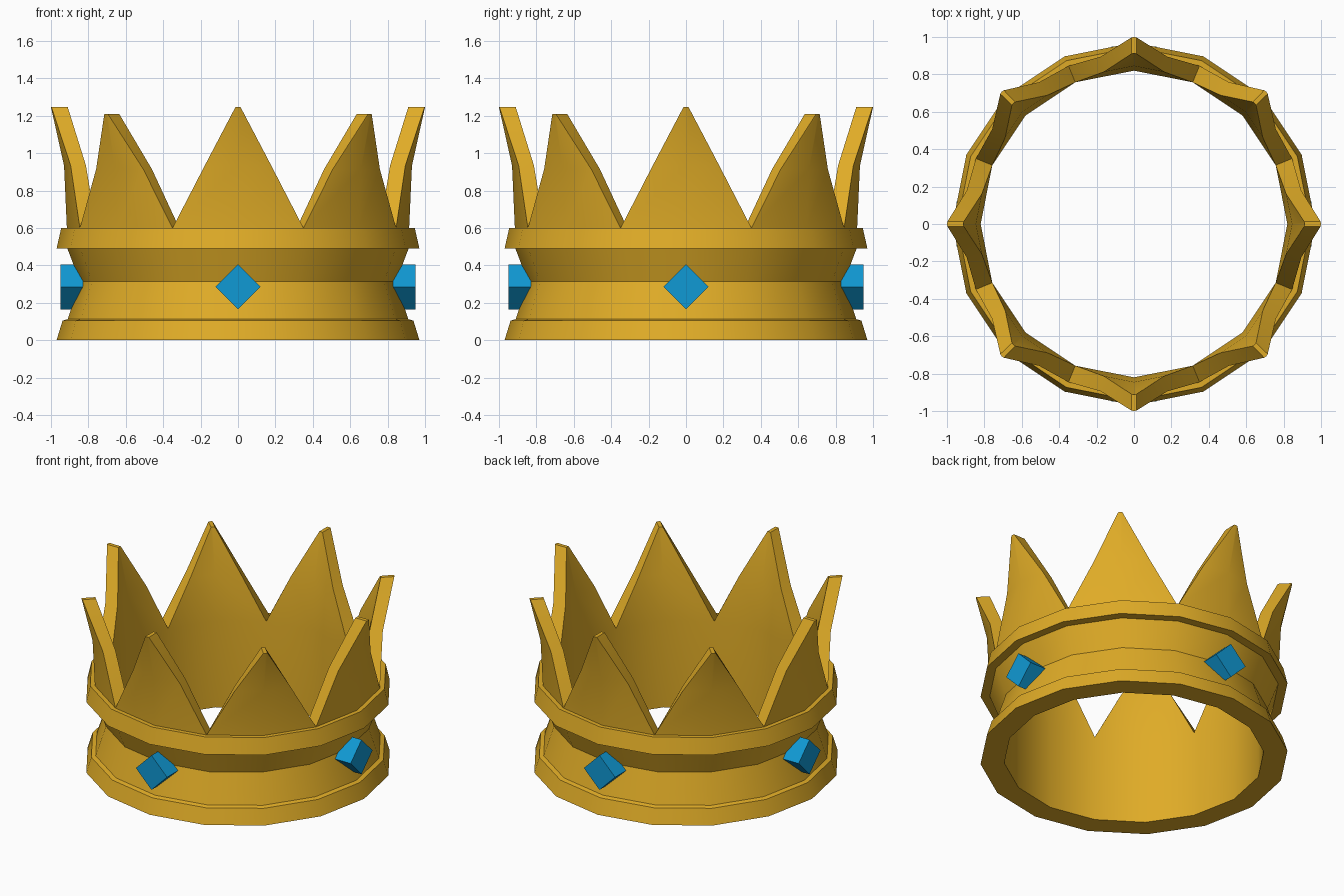
import bpy, bmesh, math
from mathutils import Vector, Matrix

if "Cube" in bpy.data.objects:
    bpy.data.objects.remove(bpy.data.objects["Cube"])

SIDES = 16
STEP = 2 * math.pi / SIDES


def material(name, color):
    m = bpy.data.materials.new(name)
    m.diffuse_color = (*color, 1)
    m.use_nodes = True
    m.node_tree.nodes["Principled BSDF"].inputs["Base Color"].default_value = m.diffuse_color
    return m


def finish(bm, name, mat):
    bmesh.ops.remove_doubles(bm, verts=bm.verts, dist=0.0005)
    bmesh.ops.recalc_face_normals(bm, faces=bm.faces)
    mesh = bpy.data.meshes.new(name)
    bm.to_mesh(mesh)
    bm.free()
    mesh.materials.append(mat)
    ob = bpy.data.objects.new(name, mesh)
    bpy.context.collection.objects.link(ob)
    return ob


def polar(r, a, z):
    return Vector((r * math.cos(a), r * math.sin(a), z))


gold = material("gold", (0.74, 0.41, 0.02))
blue = material("blue gem", (0.005, 0.32, 0.66))

# Band: profile turned in 16 sides, open on top where the spikes join
bm = bmesh.new()
profile = [(0.82, 0.6), (0.82, 0), (0.97, 0), (0.938, 0.105), (0.91, 0.113),
           (0.845, 0.313), (0.912, 0.49), (0.97, 0.49), (0.945, 0.6), (0.915, 0.6)]
for i in range(SIDES):
    a, b = i * STEP, (i + 1) * STEP
    for (r0, z0), (r1, z1) in zip(profile, profile[1:]):
        bm.faces.new([bm.verts.new(p) for p in
                      (polar(r0, a, z0), polar(r0, b, z0), polar(r1, b, z1), polar(r1, a, z1))])

# Spikes: tall ones on the axes, slightly lower ones between
for k in range(8):
    a = k * 2 * STEP
    top = 1.247 if k % 2 == 0 else 1.21
    rows = []
    # outer radius, inner radius, height, width as share of a full segment
    for ro, ri, z, w in ((0.915, 0.82, 0.6, 1), (0.93, 0.845, (0.6 + top) / 2 + 0.01, 0.5),
                         (1.0, 0.913, top, 0.035)):
        row = []
        for r in (ro, ri):
            mid = polar(r, a, z)
            cols = [mid.lerp(polar(r, a + s * STEP, z), w) for s in (-1, 1)]
            row.append([bm.verts.new(p) for p in (cols[0], mid, cols[1])])
        rows.append(row)
    for lo, hi in zip(rows, rows[1:]):
        for side in (0, 1):
            for c in (0, 1):
                bm.faces.new((lo[side][c], lo[side][c + 1], hi[side][c + 1], hi[side][c]))
        for c in (0, 2):
            bm.faces.new((lo[0][c], lo[1][c], hi[1][c], hi[0][c]))
    tip = rows[-1]
    for c in (0, 1):
        bm.faces.new((tip[0][c], tip[0][c + 1], tip[1][c + 1], tip[1][c]))

crown = finish(bm, "crown_band_and_spikes", gold)
bpy.context.view_layer.objects.active = crown
crown.select_set(True)
bpy.ops.object.shade_smooth_by_angle(angle=math.radians(30))

# Gems: four square blocks standing on a corner
for k, name in enumerate(("right", "back", "left", "front")):
    bm = bmesh.new()
    side = 0.12 * math.sqrt(2)
    bmesh.ops.create_cube(bm, size=1, matrix=(
        Matrix.Rotation(k * math.pi / 2, 4, 'Z') @ Matrix.Translation((0.89, 0, 0.285))
        @ Matrix.Rotation(math.pi / 4, 4, 'X') @ Matrix.Diagonal((0.12, side, side, 1))))
    finish(bm, "gem_" + name, blue)
